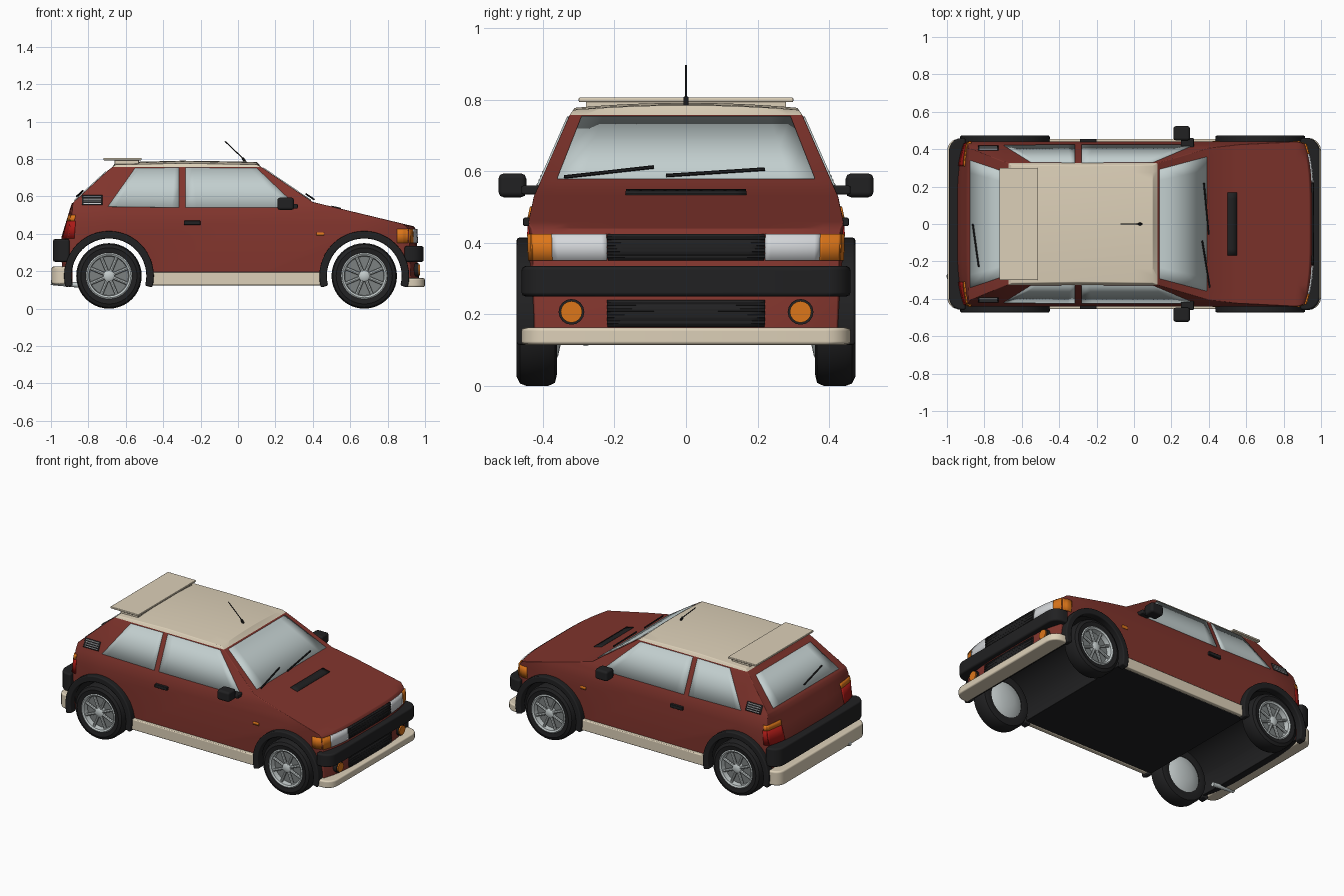
import bpy, bmesh, math
from mathutils import Vector, Matrix

cube = bpy.data.objects.get("Cube")
if cube:
    bpy.data.objects.remove(cube, do_unlink=True)

def material(name, *rgb):
    m = bpy.data.materials.new(name)
    m.use_nodes = True
    m.diffuse_color = (*rgb, 1)
    m.node_tree.nodes["Principled BSDF"].inputs["Base Color"].default_value = (*rgb, 1)
    return m

RED = material("brick red paint", .22, .035, .026)
CREAM = material("cream paint", .72, .63, .48)
BLACK = material("black plastic", .015, .015, .016)
GLASS = material("pale glass", .54, .62, .62)
ALLOY = material("light alloy", .55, .6, .6)
STEEL = material("grey steel", .2, .22, .22)
ORANGE = material("orange lens", .72, .18, .01)
TAIL = material("red lens", .4, .01, .008)
LAMP = material("white lamp", .66, .68, .7)

WHEEL_X, WHEEL_Z, WELL = (-.69, .675), .175, .205

def finish(name, bm, mats, bevel=0, angle=35):
    mesh = bpy.data.meshes.new(name)
    bmesh.ops.recalc_face_normals(bm, faces=bm.faces)
    bm.to_mesh(mesh)
    bm.free()
    for m in mats:
        mesh.materials.append(m)
    mesh.shade_smooth()
    mesh.set_sharp_from_angle(angle=math.radians(angle))
    ob = bpy.data.objects.new(name, mesh)
    bpy.context.collection.objects.link(ob)
    if bevel:
        mod = ob.modifiers.new("soft edges", "BEVEL")
        mod.width, mod.segments = bevel, 2
        mod.limit_method, mod.angle_limit = "ANGLE", math.radians(angle)
        mod.harden_normals = True
    return ob

def box(name, mat, lo, hi, bevel=0, corner=0):
    bm = bmesh.new()
    bmesh.ops.create_cube(bm, size=1)
    for v in bm.verts:
        v.co = [a + (b - a) * (c + .5) for a, b, c in zip(lo, hi, v.co)]
    if corner:  # round the outer upright edges
        out = hi[0] if hi[0] > 0 else lo[0]
        edges = [e for e in bm.edges if all(abs(v.co.x - out) < .001 for v in e.verts)
                 and abs(e.verts[0].co.z - e.verts[1].co.z) > .01]
        bmesh.ops.bevel(bm, geom=edges, offset=corner, segments=5, profile=.5, affect="EDGES")
    return finish(name, bm, [mat], bevel)

def rod(name, mat, a, b, r, sides=12):
    a, b = Vector(a), Vector(b)
    turn = (b - a).to_track_quat("Z", "Y").to_matrix().to_4x4()
    bm = bmesh.new()
    bmesh.ops.create_cone(bm, cap_ends=True, segments=sides, radius1=r, radius2=r,
                          depth=(b - a).length, matrix=Matrix.Translation((a + b) / 2) @ turn)
    return finish(name, bm, [mat])

def lathe(name, mat, profile, x, side):
    bm = bmesh.new()
    vs = [bm.verts.new((r, y * side, 0)) for r, y in profile]
    edges = [bm.edges.new(p) for p in zip(vs, vs[1:])]
    bmesh.ops.spin(bm, geom=vs + edges, axis=(0, 1, 0), cent=(0, 0, 0),
                   angle=math.tau, steps=40)
    bmesh.ops.remove_doubles(bm, verts=bm.verts, dist=.0005)
    bmesh.ops.translate(bm, verts=bm.verts, vec=(x, 0, WHEEL_Z))
    return finish(name, bm, [mat])

# Body surface: half width by height, with rounded ends and a domed roof
WIDTHS = [(.13, .43), (.46, .44), (.53, .425), (.757, .325), (.8, .295)]

def half_width(z):
    for (z0, w0), (z1, w1) in zip(WIDTHS, WIDTHS[1:]):
        if z <= z1:
            return w0 + (w1 - w0) * (z - z0) / (z1 - z0)
    return WIDTHS[-1][1]

def shape(x, t, z):
    end = min(max((abs(x) - .88) / .06, 0), 1)
    y = t * half_width(z) * (1 - .02 * end)
    dome = min(max((z - .757) / .015, 0), 1) * .014 * (1 - t * t)
    return Vector((x - math.copysign(.04 * t ** 4 * end, x), y, z + dome))

def arc(cx, r, a0, a1, n):
    return [(cx + r * math.cos(a), WHEEL_Z + r * math.sin(a))
            for a in (math.radians(a0 + (a1 - a0) * i / n) for i in range(n + 1))]

outline = [(-.94, .13), (-.945, .38), (-.89, .56), (-.70, .735), (-.655, .77), (-.3, .777),
           (.1, .771), (.125, .757), (.4, .57), (.94, .44), (.955, .42), (.965, .13)]
for cx in reversed(WHEEL_X):
    outline += arc(cx, WELL, -12.7, 192.7, 24)
bm = bmesh.new()
side_face = bm.faces.new([bm.verts.new((x, -1, z)) for x, z in outline])
ext = bmesh.ops.extrude_face_region(bm, geom=[side_face])
bmesh.ops.translate(bm, vec=(0, 2, 0), verts=[v for v in ext["geom"] if isinstance(v, bmesh.types.BMVert)])
cuts = [(0, x) for x in (-.88, WHEEL_X[0], 0, WHEEL_X[1], .88)]
cuts += [(2, z) for z in (.46, .53, .757)] + [(1, i / 8) for i in range(-7, 8)]
for axis, at in cuts:
    n = Vector((0, 0, 0))
    n[axis] = 1
    bmesh.ops.bisect_plane(bm, geom=bm.verts[:] + bm.edges[:] + bm.faces[:],
                           plane_co=n * at, plane_no=n, dist=.00001)
for v in bm.verts:
    v.co = shape(*v.co)
bmesh.ops.recalc_face_normals(bm, faces=bm.faces)
for f in bm.faces:
    c = f.calc_center_median()
    in_well = any(math.hypot(c.x - w, c.z - WHEEL_Z) < WELL + .008 for w in WHEEL_X)
    if c.z > .757:
        f.material_index = 1
    elif f.normal.z < -.5 or (in_well and abs(f.normal.y) < .5):
        f.material_index = 2
finish("body_shell", bm, [RED, CREAM, BLACK], .008)

def panel(name, mat, corners, n=10):
    """Thin plate following the body between four (x, t, z) corners."""
    a, b, c, d = map(Vector, corners)
    bm = bmesh.new()
    rows = [[bm.verts.new(shape(*(a.lerp(b, i / n).lerp(d.lerp(c, i / n), j / 2))))
             for i in range(n + 1)] for j in range(3)]
    for r0, r1 in zip(rows, rows[1:]):
        for i in range(n):
            bm.faces.new((r0[i], r0[i + 1], r1[i + 1], r1[i]))
    ob = finish(name, bm, [mat])
    mod = ob.modifiers.new("thickness", "SOLIDIFY")
    mod.thickness, mod.offset = .0095, 0
    return ob

def cross_panel(name, mat, low, high, t0, t1):
    """Plate across the car from one (x, z) to another."""
    (x0, z0), (x1, z1) = low, high
    panel(name, mat, [(x0, t0, z0), (x0, t1, z0), (x1, t1, z1), (x1, t0, z1)])

def side_panel(name, mat, side, *pts):
    panel(name, mat, [(x, side, z) for x, z in pts])

def side_rect(name, mat, side, x0, x1, z0, z1):
    side_panel(name, mat, side, (x0, z0), (x1, z0), (x1, z1), (x0, z1))

def nose(z):
    return .955 + (.42 - z) * .0345, z

def tail(z):
    return -.945 + (z - .38) * .306, z

# Glass, grilles and bonnet vent
cross_panel("windscreen", GLASS, (.388, .578), (.135, .75), -.89, .89)
cross_panel("rear_window", GLASS, (-.873, .576), (-.705, .73), -.84, .84)
cross_panel("grille", BLACK, nose(.35), nose(.425), -.51, .51)
cross_panel("lower_grille", BLACK, nose(.165), nose(.24), -.52, .52)
cross_panel("bonnet_vent", BLACK, (.55, .534), (.5, .546), -.4, .4)
for i in range(4):
    for base in (.362, .178):
        z = base + i * .017
        rod("grille_slat", BLACK, (nose(z)[0], -.22, z), (nose(z)[0], .22, z), .006, 6)

for s in (-1, 1):
    # Side windows, lights and trim
    side_panel("door_window", GLASS, s, (-.28, .54), (.32, .54), (.1, .75), (-.28, .752))
    side_panel("quarter_window", GLASS, s, (-.695, .545), (-.315, .54), (-.315, .752), (-.55, .75))
    cross_panel("headlamp", LAMP, nose(.35), nose(.425), s * .515, s * .87)
    cross_panel("corner_lamp", ORANGE, nose(.35), nose(.425), s * .87, s)
    side_rect("corner_lamp_side", ORANGE, s, .85, .95, .35, .425)
    for name, mat, z0, z1 in (("tail_lamp", TAIL, .375, .468), ("rear_indicator", ORANGE, .468, .5)):
        cross_panel(name, mat, tail(z0), tail(z1), s * .72, s)
        side_panel(name + "_side", mat, s, tail(z0), (-.875, z0), (-.868, z1), tail(z1))
    side_rect("side_repeater", ORANGE, s, .42, .46, .39, .408)
    side_rect("pillar_vent", BLACK, s, -.835, -.725, .553, .605)
    for i in range(4):
        z = .562 + i * .012
        y = s * (half_width(z) + .004)
        rod("vent_slat", LAMP, (-.825, y, z), (-.732, y, z), .0035, 6)
    box("door_handle", BLACK, (-.29, s * .445 - .01, .447), (-.2, s * .445 + .01, .47), .004)
    box("mirror", BLACK, (.21, s * .485 - .039, .527), (.3, s * .485 + .039, .594), .015)
    box("mirror_arm", BLACK, (.25, s * .43 - .03, .535), (.32, s * .43 + .03, .56), .006)
    box("sill", CREAM, (-.47, s * .44 - .015, .125), (.45, s * .44 + .015, .195), .006)
    rod("fog_lamp_surround", BLACK, (.92, s * .32, .207), (.966, s * .32, .207), .036, 16)
    rod("fog_lamp", ORANGE, (.92, s * .32, .207), (.974, s * .32, .207), .03, 16)

    for cx in WHEEL_X:
        # Wheel arch flare
        bm = bmesh.new()
        ring = arc(cx, .24, -15, 195, 28) + arc(cx, .2, 195, -15, 28)
        face = bm.faces.new([bm.verts.new((x, s * .42, z)) for x, z in ring])
        ext = bmesh.ops.extrude_face_region(bm, geom=[face])
        bmesh.ops.translate(bm, vec=(0, s * .053, 0),
                            verts=[v for v in ext["geom"] if isinstance(v, bmesh.types.BMVert)])
        finish("wheel_arch", bm, [BLACK], .008)
        # Wheel
        lathe("tyre", BLACK, [(.115, .455), (.122, .468), (.15, .473), (.168, .464), (.175, .445),
                              (.175, .385), (.166, .366), (.14, .36), (.115, .365)], cx, s)
        lathe("rim", ALLOY, [(.124, .468), (.117, .472), (.107, .466), (.104, .43)], cx, s)
        lathe("brake_disc", STEEL, [(0, .432), (.117, .432)], cx, s)
        lathe("inner_hub", ALLOY, [(0, .345), (.05, .348), (.09, .357), (.118, .37)], cx, s)
        lathe("hub_cap", ALLOY, [(0, .466), (.02, .465), (.03, .458), (.032, .43)], cx, s)
        for i in range(8):
            a = math.tau * (i + .5) / 8
            d = Vector((math.cos(a), 0, math.sin(a)))
            hub = Vector((cx, s * .452, WHEEL_Z))
            rod("spoke", ALLOY, hub + d * .02, hub + d * .11, .009, 8)

# Bumpers and aprons
box("front_bumper", BLACK, (.89, -.46, .25), (.993, .46, .335), .012, .07)
box("front_apron", CREAM, (.895, -.46, .115), (1, .46, .163), .01, .07)
box("rear_bumper", BLACK, (-.99, -.46, .25), (-.9, .46, .372), .012, .07)
box("rear_apron", CREAM, (-.998, -.455, .13), (-.915, .455, .225), .012, .06)
rod("exhaust_pipe", ALLOY, (-.84, -.28, .125), (-1, -.28, .14), .014)

# Roof spoiler
spoiler = box("roof_spoiler", CREAM, (-.72, -.3, .793), (-.515, .3, .806), .004)
box("spoiler_mount", CREAM, (-.66, -.28, .765), (-.53, .28, .796), .004)

# Wipers and aerial
def screen(y, z):
    return Vector((.4 - (z - .57) * 1.47 + .009, y, z + .012))

rod("wiper", BLACK, screen(-.34, .572), screen(-.09, .6), .005, 6)
rod("wiper", BLACK, screen(-.055, .576), screen(.22, .594), .005, 6)
rod("rear_wiper", BLACK, (-.862, 0, .6), (-.83, -.23, .63), .005, 6)
rod("aerial", BLACK, (.035, 0, .795), (-.07, 0, .895), .003, 6)
rod("aerial_base", BLACK, (.04, 0, .78), (.025, 0, .806), .007, 8)
